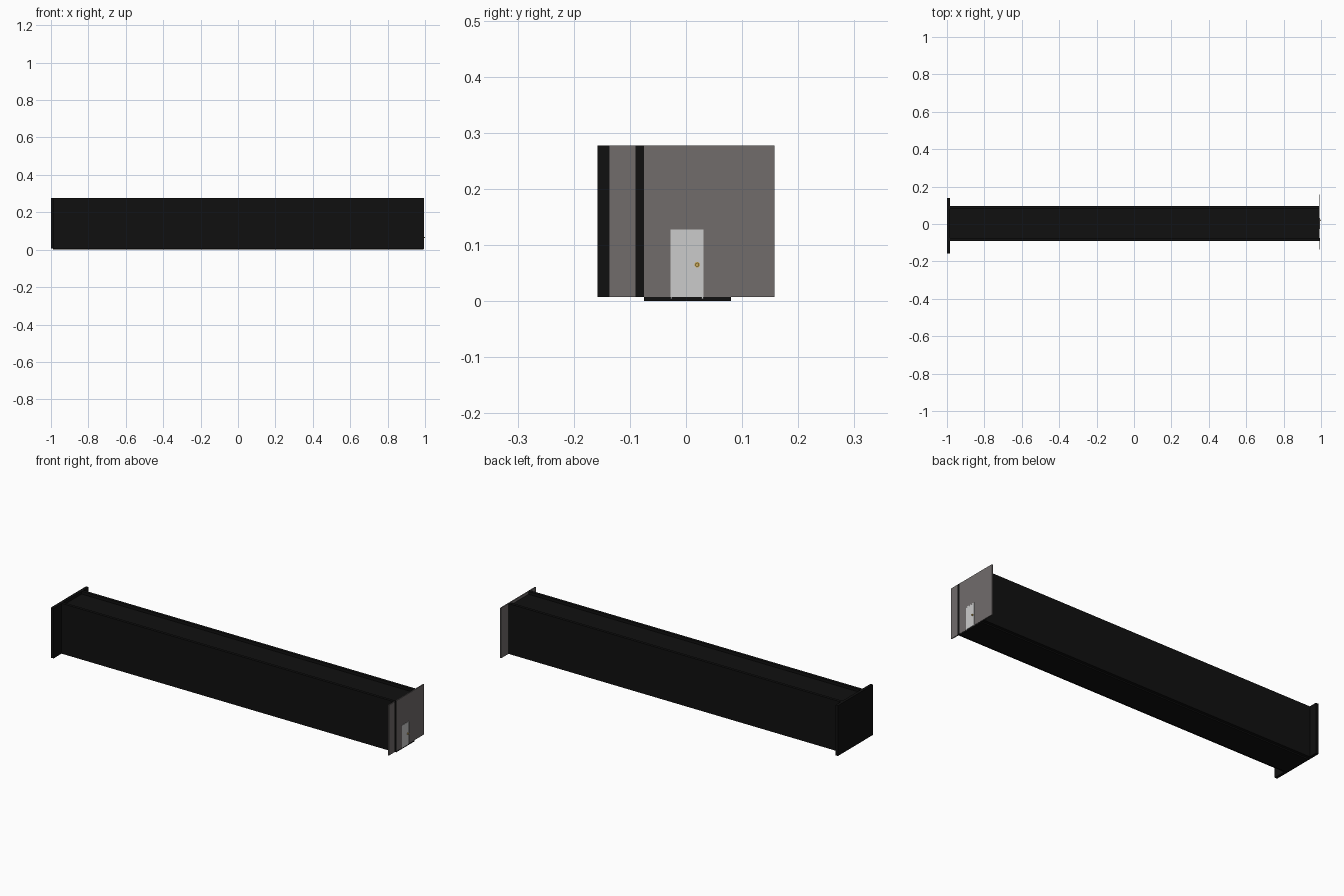
import bpy, math

if "Cube" in bpy.data.objects:
    bpy.data.objects.remove(bpy.data.objects["Cube"])


def material(name, rgb):
    m = bpy.data.materials.new(name)
    m.diffuse_color = (*rgb, 1)
    m.use_nodes = True
    m.node_tree.nodes["Principled BSDF"].inputs["Base Color"].default_value = m.diffuse_color
    return m


black = material("black_paint", (0.005, 0.005, 0.005))
grey = material("warm_grey_paint", (0.165, 0.15, 0.148))
pale = material("pale_paint", (0.55, 0.55, 0.55))
brass = material("brass", (0.6, 0.4, 0.1))


def box(name, x, y, z, mat):
    bpy.ops.mesh.primitive_cube_add(
        size=1, location=[(a + b) / 2 for a, b in (x, y, z)])
    o = bpy.context.object
    o.name = name
    o.scale = [b - a for a, b in (x, y, z)]
    bpy.ops.object.transform_apply(location=False, rotation=False, scale=True)
    o.data.materials.append(mat)
    return o


def knob_part(name, x, r, depth):
    bpy.ops.mesh.primitive_cylinder_add(
        vertices=24, radius=r, depth=depth, location=(x, 0.02, 0.065),
        rotation=(0, math.pi / 2, 0))
    o = bpy.context.object
    o.name = name
    o.data.materials.append(brass)
    bpy.ops.object.shade_smooth_by_angle()


# Corridor shell: floor and recessed ceiling between two long walls
box("floor", (-0.99, 0.992), (-0.075, 0.08), (0, 0.007), black)
box("ceiling", (-0.99, 0.99), (-0.075, 0.08), (0.255, 0.262), black)
box("front_wall", (-0.986, 0.9935), (-0.09, -0.075), (0.007, 0.277), black)
box("back_wall", (-0.986, 0.99), (0.08, 0.095), (0.007, 0.277), black)

# End walls
box("far_end_wall", (-1, -0.985), (-0.158, 0.139), (0.007, 0.277), black)
box("door_end_wall", (0.988, 0.993), (-0.137, 0.158), (0.007, 0.277), grey)

# Door with side jambs and head
box("door", (0.9865, 0.9945), (-0.025, 0.028), (0.007, 0.125), pale)
for side, y in (("left", (-0.028, -0.025)), ("right", (0.028, 0.031))):
    box(side + "_door_jamb", (0.986, 0.995), y, (0.004, 0.128), pale)
box("door_head", (0.986, 0.995), (-0.025, 0.028), (0.125, 0.128), pale)

# Knobs on both faces of the door
for side, s in (("outer", 1), ("inner", -1)):
    knob_part(side + "_knob_plate", 0.9905 + s * 0.0045, 0.005, 0.001)
    knob_part(side + "_knob_stem", 0.9905 + s * 0.006, 0.002, 0.004)
    knob_part(side + "_knob", 0.9905 + s * 0.008, 0.0035, 0.003)
